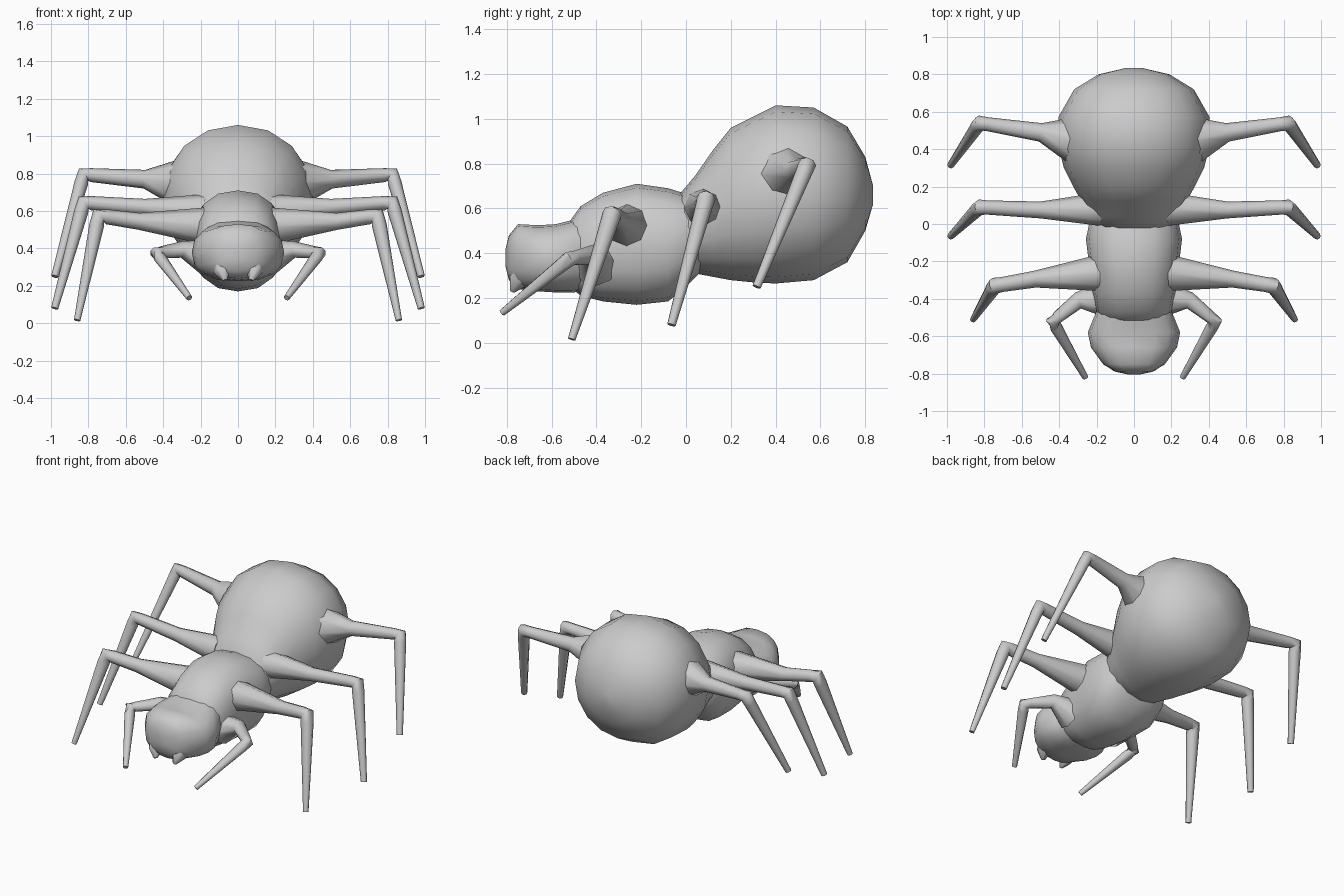
import bpy, bmesh, math
from mathutils import Vector

cube = bpy.data.objects.get("Cube")
if cube:
    bpy.data.objects.remove(cube, do_unlink=True)

grey = bpy.data.materials.new("plain grey")
grey.use_nodes = True
colour = (0.6, 0.6, 0.6, 1)
grey.diffuse_color = colour
grey.node_tree.nodes["Principled BSDF"].inputs["Base Color"].default_value = colour


def loft(name, rings):
    """Skin a list of equal-sized point rings into a closed smooth mesh."""
    bm = bmesh.new()
    loops = [[bm.verts.new(p) for p in ring] for ring in rings]
    n = len(loops[0])
    for a, b in zip(loops, loops[1:]):
        for i in range(n):
            j = (i + 1) % n
            bm.faces.new((a[i], a[j], b[j], b[i]))
    bm.faces.new(loops[0])
    bm.faces.new(loops[-1])
    bmesh.ops.recalc_face_normals(bm, faces=bm.faces)
    mesh = bpy.data.meshes.new(name)
    bm.to_mesh(mesh)
    bm.free()
    mesh.materials.append(grey)
    obj = bpy.data.objects.new(name, mesh)
    bpy.context.collection.objects.link(obj)
    bpy.ops.object.select_all(action='DESELECT')
    obj.select_set(True)
    bpy.context.view_layer.objects.active = obj
    bpy.ops.object.shade_smooth_by_angle(angle=math.radians(60))
    return obj


def body_ring(y, low, high, half, power, sides=16):
    """Upright rounded section; a power below one makes it boxier."""
    ring = []
    for i in range(sides):
        a = math.tau * i / sides
        c, s = math.cos(a), math.sin(a)
        x = math.copysign(abs(c) ** power, c) * half
        z = math.copysign(abs(s) ** power, s) * (high - low) / 2
        ring.append((x, y, (low + high) / 2 + z))
    return ring


def tube(name, path, sides=8):
    """Tapered limb along (point, radius) pairs."""
    pts = [Vector(p) for p, r in path]
    rings = []
    for k, (p, r) in enumerate(path):
        t = (pts[min(k + 1, len(pts) - 1)] - pts[max(k - 1, 0)]).normalized()
        u = t.cross(Vector((0, 1, 0))).normalized()
        v = t.cross(u)
        rings.append([pts[k] + r * (math.cos(math.tau * i / sides) * u
                                    + math.sin(math.tau * i / sides) * v)
                      for i in range(sides)])
    return loft(name, rings)


def limb(name, base, mid, knee, tip):
    """Left and right limb with a rounded knee."""
    for side, sign in (("left", 1), ("right", -1)):
        b, m, k, t = [(Vector((p[0] * sign, p[1], p[2])), p[3])
                      for p in (base, mid, knee, tip)]
        r = k[1]
        before = k[0] + (m[0] - k[0]).normalized() * r * 1.1
        after = k[0] + (t[0] - k[0]).normalized() * r * 1.3
        tube(f"{side}_{name}", [b, m, (before, r), (k[0], r * 1.1), (after, r), t])


# Head: y, bottom, top, half width
head = [(-.805, .34, .42, .03), (-.79, .28, .48, .1), (-.75, .24, .53, .165),
        (-.66, .23, .525, .23), (-.58, .225, .53, .247), (-.5, .225, .55, .215),
        (-.42, .24, .57, .18)]
loft("head", [body_ring(*r, .8) for r in head])

# Thorax
thorax = [(-.55, .28, .5, .13), (-.47, .21, .61, .2), (-.37, .185, .67, .22),
          (-.22, .17, .71, .24), (-.08, .185, .69, .257), (0, .25, .665, .24),
          (.08, .33, .64, .2)]
loft("thorax", [body_ring(*r, .85) for r in thorax])

# Abdomen
abdomen = [(-.04, .36, .65, .2), (.04, .31, .745, .24), (.12, .295, .86, .28),
           (.2, .28, .96, .325), (.3, .27, 1.01, .375), (.4, .265, 1.06, .4),
           (.57, .28, 1.05, .405), (.72, .36, .965, .32), (.8, .5, .83, .19),
           (.835, .62, .7, .04)]
loft("abdomen", [body_ring(*r, .95) for r in abdomen])

# Jaws: a pair of small fangs under the face
for side, sign in (("left", 1), ("right", -1)):
    tube(f"{side}_fang", [((sign * .09, -.7, .33), .06),
                          ((sign * .085, -.755, .275), .045),
                          ((sign * .07, -.775, .23), .012)], 6)

# Limbs: x, y, z, radius at base, middle, knee and tip
limb("feeler", (.16, -.4, .35, .1), (.3, -.41, .395, .045),
     (.435, -.52, .375, .033), (.26, -.82, .135, .016))
limb("front_leg", (.17, -.26, .52, .1), (.53, -.295, .545, .045),
     (.745, -.33, .575, .04), (.86, -.51, .016, .017))
limb("middle_leg", (.18, .08, .6, .09), (.5, .075, .62, .045),
     (.825, .09, .645, .038), (.98, -.065, .08, .019))
limb("rear_leg", (.32, .45, .75, .13), (.5, .49, .77, .05),
     (.825, .54, .795, .037), (.98, .315, .25, .019))
